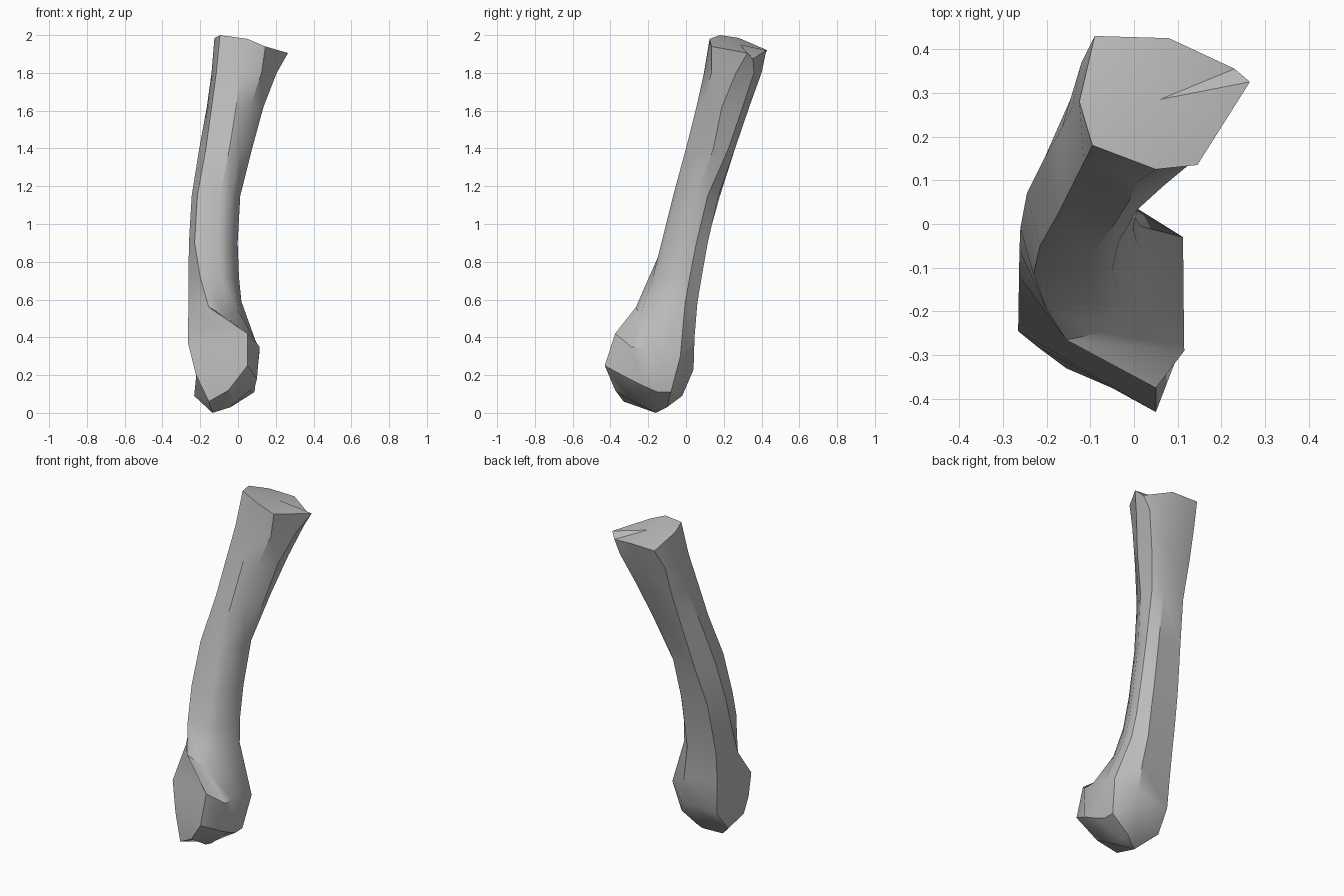
import bpy, bmesh, math

cube = bpy.data.objects.get("Cube")
if cube:
    bpy.data.objects.remove(cube, do_unlink=True)

grey = bpy.data.materials.new("bone grey")
grey.use_nodes = True
grey.diffuse_color = (0.5, 0.5, 0.5, 1)
grey.node_tree.nodes["Principled BSDF"].inputs["Base Color"].default_value = (0.5, 0.5, 0.5, 1)

SIDES = 8


def level(z, *points):
    """A horizontal cross-section."""
    return [(x, y, z) for x, y in points]


# Slanted cut at the upper end, with a small notch beside its tip
cut_end = [(-.095, .18, 2), (.05, .125, 1.98), (.145, .135, 1.94), (.265, .325, 1.905),
           (.23, .355, 1.875), (.08, .425, 1.92), (-.09, .43, 1.92), (-.125, .28, 1.985)]

# Curved shaft
shaft = [
    level(1.8, (-.115, .14), (.005, .095), (.125, .135), (.205, .265),
          (.19, .36), (.075, .4), (-.12, .37), (-.14, .27)),
    level(1.62, (-.14, .09), (-.01, .055), (.065, .085), (.135, .19),
          (.125, .3), (.05, .335), (-.13, .32), (-.165, .22)),
    level(1.4, (-.17, .03), (-.045, 0), (.01, .035), (.075, .145),
          (.06, .225), (.005, .26), (-.145, .245), (-.205, .15)),
    level(1.15, (-.215, -.05), (-.095, -.068), (-.035, -.04), (.012, .05),
          (.008, .115), (-.035, .172), (-.18, .18), (-.245, .07)),
    level(.9, (-.23, -.115), (-.1, -.13), (-.05, -.105), (-.002, -.01),
          (-.002, .055), (-.05, .115), (-.22, .11), (-.26, -.01)),
    level(.72, (-.2, -.195), (-.088, -.175), (-.04, -.14), (.005, -.035),
          (0, .02), (-.05, .083), (-.23, .075), (-.262, -.06)),
]

# Swollen head at the lower end
head = [
    [(-.155, -.265, .56), (-.06, -.245, .51), (-.005, -.18, .55), (.018, -.06, .59),
     (.015, -.005, .58), (-.05, .06, .58), (-.235, .048, .58), (-.263, -.12, .54)],
    [(.05, -.375, .42), (.115, -.29, .35), (.114, -.22, .345), (.113, -.11, .325),
     (.112, -.03, .3), (-.02, .045, .4), (-.23, .03, .4), (-.265, -.245, .37)],
    [(.05, -.43, .25), (.1, -.3, .18), (.09, -.22, .14), (.087, -.15, .11),
     (.085, -.08, .11), (0, .04, .23), (-.22, .02, .21), (-.222, -.28, .2)],
    [(-.05, -.375, .12), (-.02, -.28, .06), (-.04, -.2, .03), (-.04, -.15, .03),
     (-.04, -.1, .03), (-.06, -.02, .09), (-.232, -.07, .09), (-.155, -.33, .06)],
]

# Loft the sections into one closed body
bm = bmesh.new()
rings = [[bm.verts.new(p) for p in ring] for ring in [cut_end] + shaft + head]
for upper, lower in zip(rings, rings[1:]):
    for i in range(SIDES):
        j = (i + 1) % SIDES
        bm.faces.new((upper[i], lower[i], lower[j], upper[j]))


def close(ring, centre):
    """Fan a ring to a centre point."""
    tip = bm.verts.new(centre)
    for i in range(SIDES):
        bm.faces.new((ring[i], ring[(i + 1) % SIDES], tip))


close(rings[0], (.06, .285, 1.95))
close(rings[-1], (-.135, -.16, 0))
bmesh.ops.recalc_face_normals(bm, faces=bm.faces)
mesh = bpy.data.meshes.new("long_bone")
bm.to_mesh(mesh)
bm.free()
mesh.materials.append(grey)
bone = bpy.data.objects.new("long_bone", mesh)
bpy.context.collection.objects.link(bone)

# Soft faces with crisp ridges
bpy.ops.object.select_all(action='DESELECT')
bone.select_set(True)
bpy.context.view_layer.objects.active = bone
bpy.ops.object.shade_smooth_by_angle(angle=math.radians(35))
